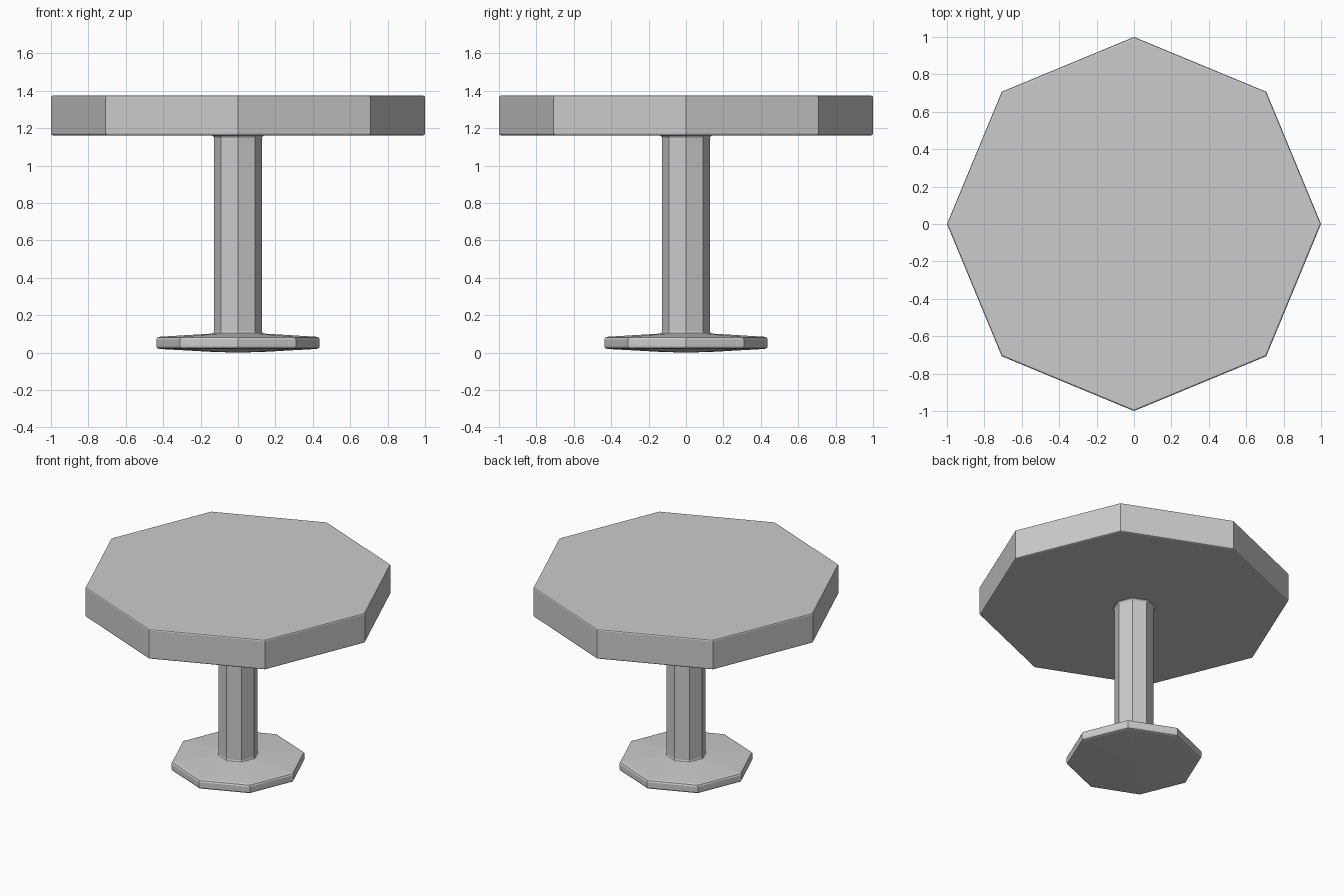
import bpy, bmesh
from math import cos, sin, pi

if "Cube" in bpy.data.objects:
    bpy.data.objects.remove(bpy.data.objects["Cube"])

SIDES = 8


def lathe(name, profile):
    """Spin (radius, z) points, listed bottom to top, into an eight-sided part."""
    bm = bmesh.new()
    rings = []
    for r, z in profile:
        if r == 0:
            rings.append([bm.verts.new((0, 0, z))] * SIDES)
        else:
            rings.append([bm.verts.new((r * cos(2 * pi * i / SIDES),
                                        r * sin(2 * pi * i / SIDES), z))
                          for i in range(SIDES)])
    for low, high in zip(rings, rings[1:]):
        for i in range(SIDES):
            j = (i + 1) % SIDES
            corners = [low[i], low[j], high[j], high[i]]
            bm.faces.new(list(dict.fromkeys(corners)))
    bmesh.ops.recalc_face_normals(bm, faces=bm.faces)
    mesh = bpy.data.meshes.new(name)
    bm.to_mesh(mesh)
    bm.free()
    obj = bpy.data.objects.new(name, mesh)
    bpy.context.collection.objects.link(obj)
    return obj


# Foot: shallow domed disc with softened rim
lathe("foot", [(0, 0.0), (0.15, 0.005), (0.42, 0.02), (0.432, 0.024),
               (0.437, 0.034), (0.437, 0.07), (0.432, 0.08), (0.42, 0.085),
               (0.14, 0.102), (0, 0.102)])

# Column: flares slightly where it meets the foot and the top
lathe("column", [(0.14, 0.102), (0.131, 0.106), (0.127, 0.116),
                 (0.127, 1.147), (0.131, 1.156), (0.14, 1.162)])

# Table top: thick slab with a fine bevel
lathe("table_top", [(0, 1.162), (0.99, 1.162), (0.997, 1.165), (1.0, 1.172),
                    (1.0, 1.365), (0.997, 1.372), (0.99, 1.375), (0, 1.375)])
